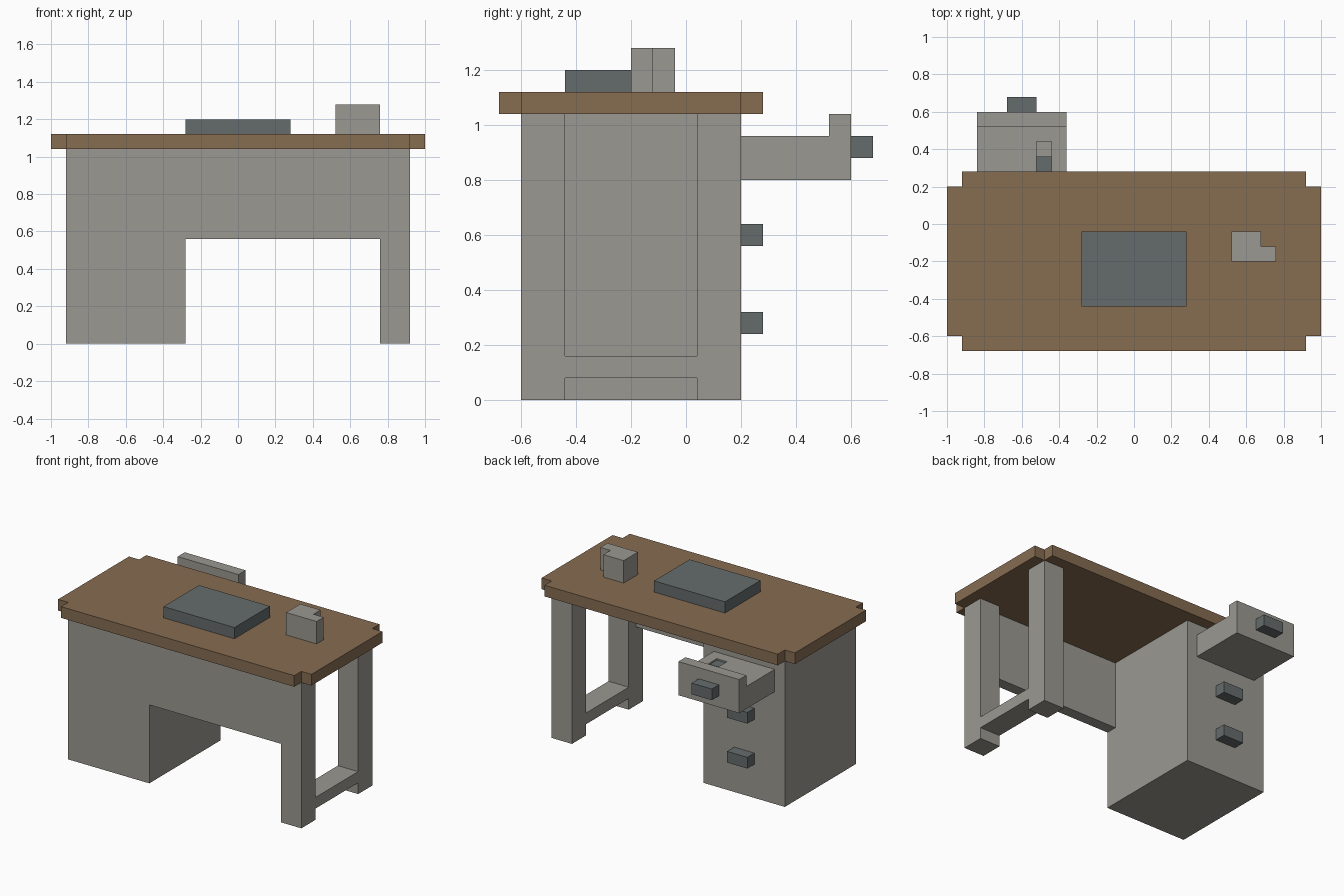
import bpy, bmesh
from itertools import product
from mathutils import Vector

cube = bpy.data.objects.get("Cube")
if cube:
    bpy.data.objects.remove(cube, do_unlink=True)


def make_material(name, rgb):
    mat = bpy.data.materials.new(name)
    mat.use_nodes = True
    color = (*rgb, 1.0)
    mat.diffuse_color = color
    for node in mat.node_tree.nodes:
        if node.type == 'BSDF_PRINCIPLED':
            node.inputs["Base Color"].default_value = color
    return mat


wood = make_material("brown wood", (0.240, 0.150, 0.083))
grey = make_material("warm grey", (0.325, 0.315, 0.285))
slate = make_material("dark slate", (0.130, 0.148, 0.148))


def fused(name, mat, boxes, cuts=()):
    """Fuse axis-aligned boxes (x0, x1, y0, y1, z0, z1), minus cuts, into one clean shell."""
    everything = list(boxes) + list(cuts)
    axes = [sorted({b[2 * a + s] for b in everything for s in (0, 1)}) for a in range(3)]

    def inside(cell):
        if any(i < 0 or i >= len(ax) - 1 for i, ax in zip(cell, axes)):
            return False
        mid = [(ax[i] + ax[i + 1]) / 2 for i, ax in zip(cell, axes)]

        def hit(b):
            return all(b[2 * a] < mid[a] < b[2 * a + 1] for a in range(3))
        return any(map(hit, boxes)) and not any(map(hit, cuts))

    bm = bmesh.new()
    verts = {}

    def vert(key):
        if key not in verts:
            verts[key] = bm.verts.new(Vector([ax[i] for i, ax in zip(key, axes)]))
        return verts[key]

    # Keep only the cell walls that face open space
    for cell in product(*(range(len(ax) - 1) for ax in axes)):
        if not inside(cell):
            continue
        for a, side in product(range(3), (0, 1)):
            near = list(cell)
            near[a] += 2 * side - 1
            if inside(near):
                continue
            u, v = (a + 1) % 3, (a + 2) % 3
            ring = []
            for du, dv in ((0, 0), (1, 0), (1, 1), (0, 1)):
                key = list(cell)
                key[a] += side
                key[u] += du
                key[v] += dv
                ring.append(vert(tuple(key)))
            bm.faces.new(ring if side else ring[::-1])
    bmesh.ops.dissolve_limit(bm, angle_limit=0.01, verts=bm.verts[:], edges=bm.edges[:])
    mesh = bpy.data.meshes.new(name)
    bm.to_mesh(mesh)
    bm.free()
    mesh.materials.append(mat)
    obj = bpy.data.objects.new(name, mesh)
    bpy.context.collection.objects.link(obj)
    return obj


# Frame: drawer cabinet, front panel, two legs and their low stretcher
fused("desk_frame", grey, [
    (-0.92, -0.28, -0.6, 0.2, 0, 1.04),
    (-0.28, 0.76, -0.6, -0.52, 0.56, 1.04),
    (0.76, 0.92, -0.6, -0.44, 0, 1.04),
    (0.76, 0.92, 0.04, 0.2, 0, 1.04),
    (0.76, 0.92, -0.44, 0.04, 0.08, 0.16),
])

# Worktop with notched corners
fused("desk_top", wood, [
    (-0.92, 0.92, -0.68, 0.28, 1.04, 1.12),
    (-1, 1, -0.6, 0.2, 1.04, 1.12),
])

# Items on the worktop
fused("desk_pad", slate, [(-0.28, 0.28, -0.44, -0.04, 1.12, 1.2)])
fused("mug", grey, [
    (0.52, 0.68, -0.2, -0.04, 1.12, 1.28),
    (0.68, 0.76, -0.2, -0.12, 1.12, 1.28),
])

# Open drawer with a raised front and a small slot
fused("open_drawer", grey, [
    (-0.84, -0.36, 0.2, 0.6, 0.8, 0.96),
    (-0.84, -0.36, 0.52, 0.6, 0.8, 1.04),
], cuts=[(-0.52, -0.44, 0.28, 0.44, 0.88, 0.96)])
fused("drawer_item", slate, [(-0.52, -0.44, 0.28, 0.36, 0.88, 0.95)])

# Drawer handles
for label, y, z in (("top", 0.6, 0.88), ("middle", 0.2, 0.56), ("bottom", 0.2, 0.24)):
    fused(label + "_handle", slate, [(-0.68, -0.52, y, y + 0.08, z, z + 0.08)])
